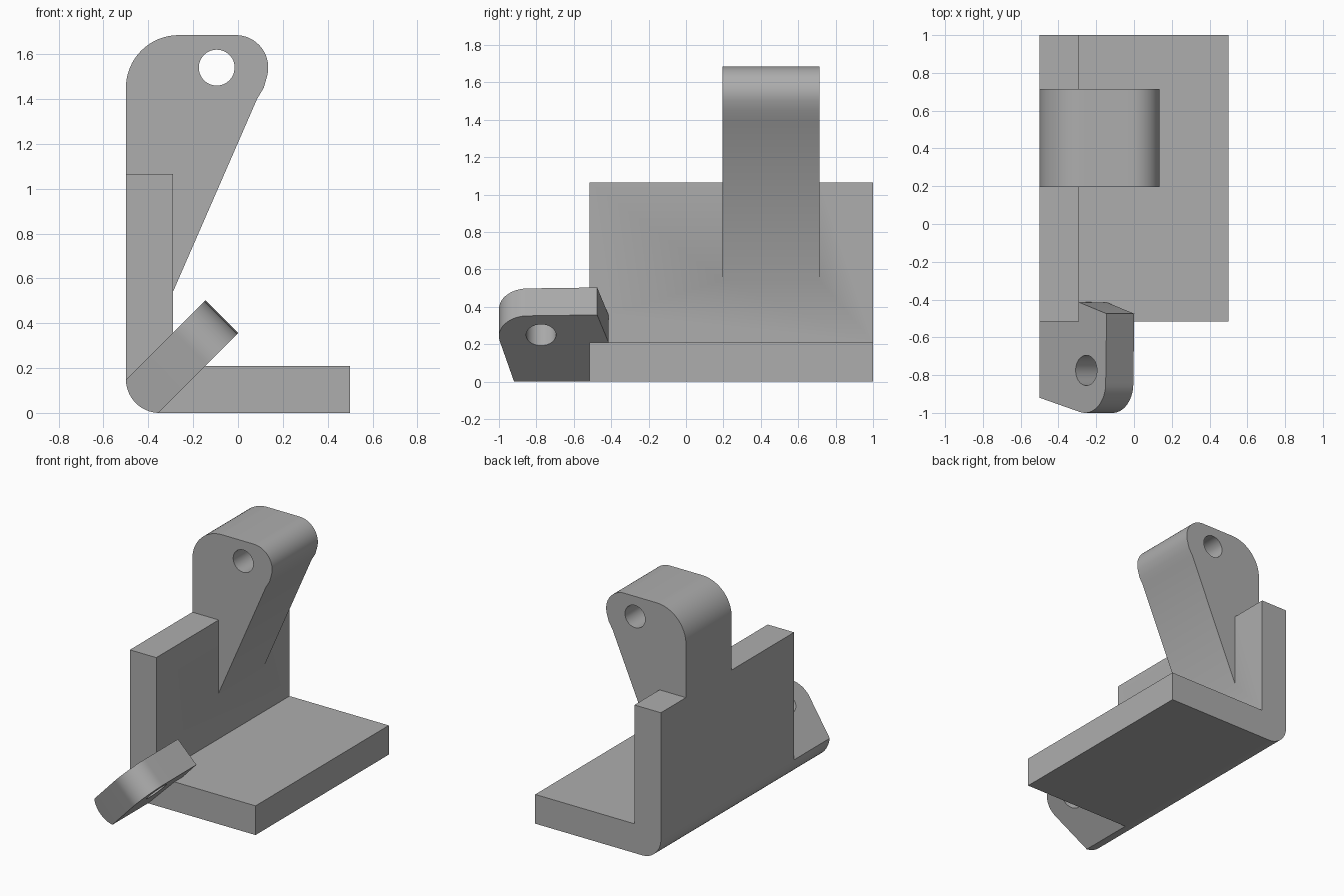
import bpy
from math import cos, sin, radians, sqrt
from mathutils import Matrix, Vector
import bmesh

if "Cube" in bpy.data.objects:
    bpy.data.objects.remove(bpy.data.objects["Cube"], do_unlink=True)

grey = bpy.data.materials.new("plain grey")
grey.use_nodes = True
GREY = (0.42, 0.42, 0.42, 1)
grey.diffuse_color = GREY
grey.node_tree.nodes["Principled BSDF"].inputs["Base Color"].default_value = GREY


def arc(cx, cy, r, start, end, steps=16):
    angles = [radians(start + (end - start) * i / steps) for i in range(steps + 1)]
    return [(cx + r * cos(a), cy + r * sin(a)) for a in angles]


def prism(name, outline, origin, u, v, sweep):
    """Extrude a 2D outline, laid out along u and v, by the sweep vector."""
    bm = bmesh.new()
    o, u, v = Vector(origin), Vector(u), Vector(v)
    face = bm.faces.new([bm.verts.new(o + u * a + v * b) for a, b in outline])
    cap = bmesh.ops.extrude_face_region(bm, geom=[face])["geom"]
    bmesh.ops.translate(bm, vec=Vector(sweep),
                        verts=[g for g in cap if isinstance(g, bmesh.types.BMVert)])
    bmesh.ops.recalc_face_normals(bm, faces=bm.faces)
    mesh = bpy.data.meshes.new(name)
    bm.to_mesh(mesh)
    bm.free()
    mesh.materials.append(grey)
    obj = bpy.data.objects.new(name, mesh)
    bpy.context.collection.objects.link(obj)
    return obj


def upright(name, outline, y0, y1):
    return prism(name, outline, (0, y0, 0), (1, 0, 0), (0, 0, 1), (0, y1 - y0, 0))


def combine(obj, tool, operation):
    mod = obj.modifiers.new(operation.lower(), "BOOLEAN")
    mod.object, mod.operation, mod.solver = tool, operation, "EXACT"
    bpy.context.view_layer.objects.active = obj
    bpy.ops.object.modifier_apply(modifier=mod.name)
    bpy.data.objects.remove(tool, do_unlink=True)


corner = arc(-0.35, 0.15, 0.15, 180, 270)

# L-shaped body with a rounded outer corner
bracket = upright("bracket", corner + [(0.5, 0), (0.5, 0.21), (-0.29, 0.21),
                                       (-0.29, 1.065), (-0.5, 1.065)], -0.515, 1)

# Tall lug with a cross hole
lug = upright("lug", [(-0.5, 0.54), (-0.29, 0.54), (0.085, 1.4), (0.115, 1.45)]
              + arc(-0.01, 1.54, 0.145, -15, 90)
              + arc(-0.265, 1.45, 0.235, 90, 180), 0.195, 0.715)
combine(lug, upright("lug_hole", arc(-0.095, 1.54, 0.08, 0, 345, 46), 0, 1), "DIFFERENCE")

# Slanted ear: outline lies along the 45 degree slope and y
k = 1 / sqrt(2)
slope, across, down = (k, 0, k), (0, 1, 0), Vector((k, 0, -k))
start = Vector((-0.5, 0, 0.148))
ear = prism("ear", [(-0.1, -0.41), (-0.1, -0.895)]
            + arc(0.34, -0.845, 0.155, -104, 0)
            + [(0.502, -0.475), (0.297, -0.415)],
            start, slope, across, down * 0.207)
combine(ear, prism("ear_hole", arc(0.35, -0.775, 0.08, 0, 345, 46),
                   start - down * 0.2, slope, across, down * 0.6), "DIFFERENCE")
combine(ear, upright("ear_trim", corner + [(1, 0), (1, 1), (-0.5, 1)], -1.5, 0), "INTERSECT")

# Join into one solid with smooth fillets
combine(bracket, lug, "UNION")
combine(bracket, ear, "UNION")
bpy.ops.object.select_all(action="DESELECT")
bracket.select_set(True)
bpy.context.view_layer.objects.active = bracket
bpy.ops.object.shade_smooth_by_angle(angle=radians(25))
